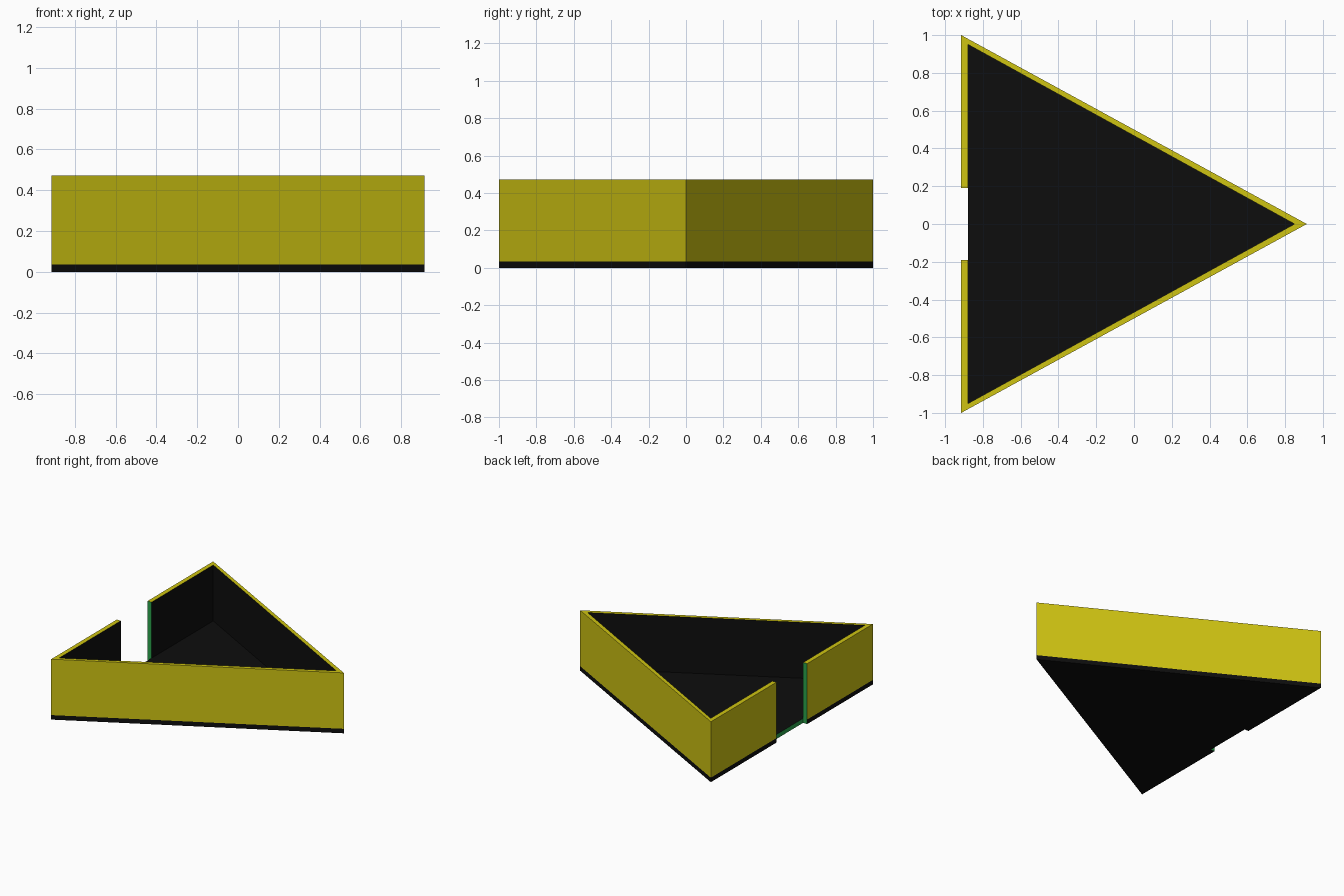
import bpy, bmesh

if "Cube" in bpy.data.objects:
    bpy.data.objects.remove(bpy.data.objects["Cube"])

X0, X1 = -0.915, 0.915      # outer back edge and tip
I0, I1, IY = -0.88, 0.85, 0.951   # inner triangle
GAP = 0.19                  # half width of the doorway
BASE, TOP = 0.035, 0.472


def material(name, rgb):
    m = bpy.data.materials.new(name)
    m.diffuse_color = (*rgb, 1)
    m.use_nodes = True
    m.node_tree.nodes["Principled BSDF"].inputs["Base Color"].default_value = m.diffuse_color
    return m


YELLOW, BLACK, GREEN = 0, 1, 2
MATS = [material("yellow", (0.62, 0.55, 0.006)),
        material("black", (0.004, 0.004, 0.004)),
        material("green", (0.023, 0.37, 0.07))]


def prism(name, outline, z0, z1, caps, rule):
    """Extrude an anticlockwise outline; caps are any of 'bottom', 'top'."""
    bm = bmesh.new()
    low = [bm.verts.new((x, y, z0)) for x, y in outline]
    high = [bm.verts.new((x, y, z1)) for x, y in outline]
    n = len(outline)
    for i in range(n):
        j = (i + 1) % n
        bm.faces.new((low[i], low[j], high[j], high[i]))
    if 'bottom' in caps:
        bm.faces.new(low[::-1])
    if 'top' in caps:
        bm.faces.new(high)
    bm.normal_update()
    for f in bm.faces:
        f.material_index = rule(f)
    finish(name, bm)


def finish(name, bm):
    me = bpy.data.meshes.new(name)
    bm.to_mesh(me)
    bm.free()
    for m in MATS:
        me.materials.append(m)
    bpy.context.collection.objects.link(bpy.data.objects.new(name, me))


def in_doorway(f):
    c = f.calc_center_median()
    return abs(f.normal.z) < 0.5 and abs(c.y) < GAP + 0.005 and c.x < -0.85


def wall_colour(f):
    if in_doorway(f):
        return GREEN
    c = f.calc_center_median()
    outer = c.x < X0 + 0.01 or c.x + (X1 - X0) * abs(c.y) > 0.9
    return YELLOW if f.normal.z > 0.5 or outer else BLACK


# Triangular wall with a doorway in its back side
wall = [(X0, -GAP), (X0, -1), (X1, 0), (X0, 1), (X0, GAP),
        (I0, GAP), (I0, IY), (I1, 0), (I0, -IY), (I0, -GAP)]
prism("wall", wall, BASE, TOP, {'top'}, wall_colour)

# Base plate, notched at the doorway
base = [(X0, -GAP), (X0, -1), (X1, 0), (X0, 1), (X0, GAP), (I0, GAP), (I0, -GAP)]
prism("base", base, 0, BASE, {'bottom'},
      lambda f: GREEN if in_doorway(f) else BLACK)

# Floor inside the wall
bm = bmesh.new()
f = bm.faces.new([bm.verts.new((x, y, BASE)) for x, y in ((I0, -IY), (I1, 0), (I0, IY))])
f.material_index = BLACK
finish("floor", bm)
